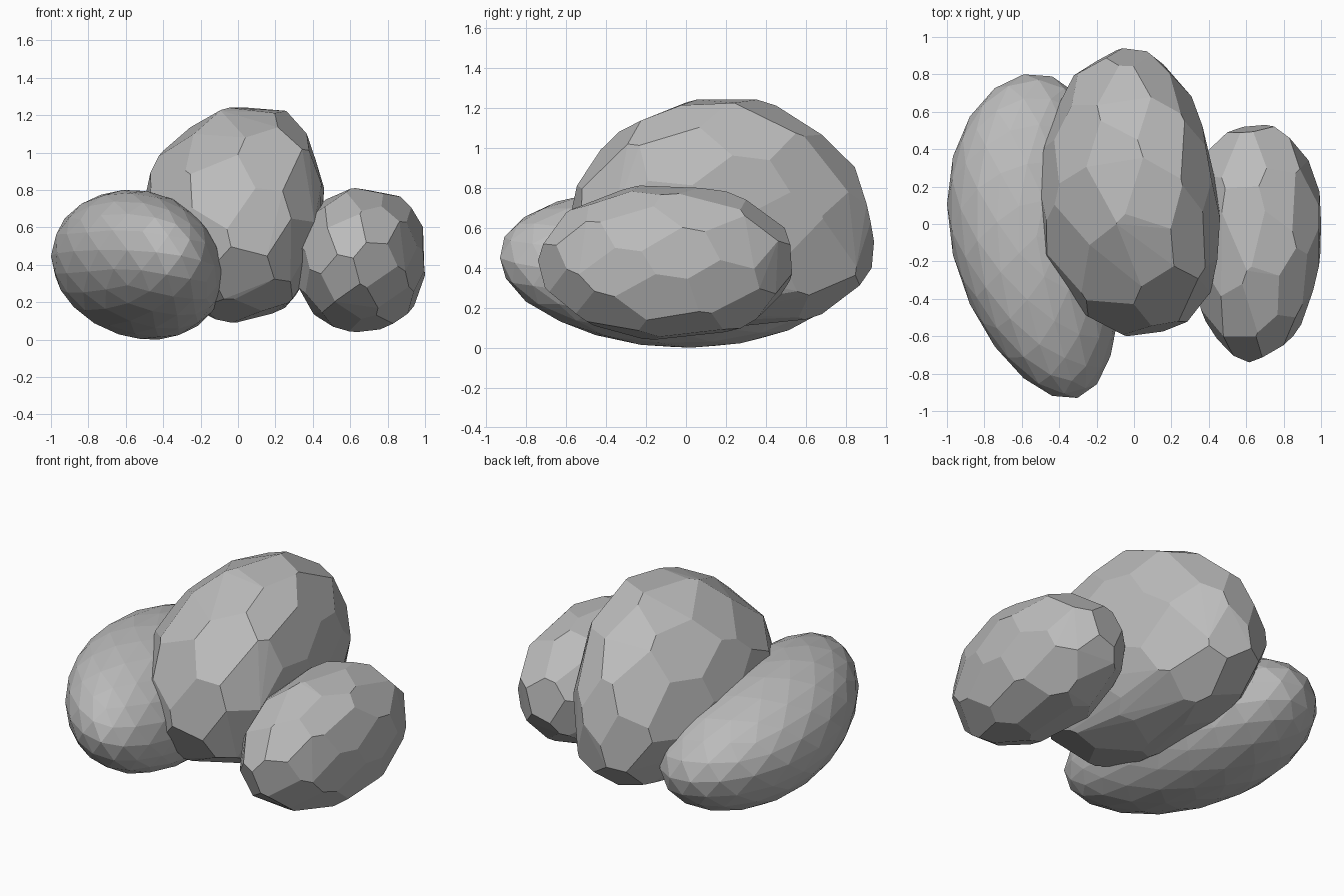
import bpy, bmesh, math, random
from mathutils import Vector

cube = bpy.data.objects.get("Cube")
if cube:
    bpy.data.objects.remove(cube, do_unlink=True)

# Plain stone grey shared by all boulders
stone = bpy.data.materials.new("stone_grey")
stone.use_nodes = True
grey = (0.5, 0.5, 0.5, 1)
stone.diffuse_color = grey
stone.node_tree.nodes["Principled BSDF"].inputs["Base Color"].default_value = grey


def hull(points):
    """Closed convex mesh around the points."""
    bm = bmesh.new()
    for p in points:
        bm.verts.new(p)
    result = bmesh.ops.convex_hull(bm, input=bm.verts[:])
    loose = {v for v in result["geom_interior"] + result["geom_unused"]
             if isinstance(v, bmesh.types.BMVert)}
    bmesh.ops.delete(bm, geom=list(loose), context="VERTS")
    bmesh.ops.recalc_face_normals(bm, faces=bm.faces[:])
    return bm


def chipped_points(count, seed, jitter=0.08):
    """Corners of a ball chipped flat in evenly scattered directions."""
    rng = random.Random(seed)
    directions = []
    for i in range(count):
        z = 1 - (2 * i + 1) / count
        turn = i * math.pi * (3 - math.sqrt(5))
        r = math.sqrt(1 - z * z)
        d = Vector((r * math.cos(turn), r * math.sin(turn), z))
        d += Vector([rng.uniform(-jitter, jitter) for _ in range(3)])
        directions.append(d.normalized())
    bm = hull(directions)
    corners = [f.normal / f.normal.dot(f.verts[0].co) for f in bm.faces]
    bm.free()
    return corners


def fine_points():
    """Corners of an evenly divided ball."""
    bm = bmesh.new()
    bmesh.ops.create_icosphere(bm, subdivisions=3, radius=1)
    corners = [v.co.copy() for v in bm.verts]
    bm.free()
    return corners


def boulder(name, points, low, high, lean, sag=0, bend=(0, 0), taper=0,
            power=2.0, flatten=0):
    """Shape the points into a leaning, bent, tapered stone filling a box."""
    shaped = []
    for p in points:
        norm = sum(abs(c) ** power for c in p) ** (1 / power)
        x, y, z = p * (p.length / norm)
        shaped.append(Vector((
            x * (1 - taper * y) + bend[0] * y * y + bend[1] * z * z,
            y + lean[0] * x,
            z + lean[1] * x + lean[2] * y - sag * y * y)))
    for axis in range(3):
        least = min(p[axis] for p in shaped)
        most = max(p[axis] for p in shaped)
        for p in shaped:
            t = (p[axis] - least) / (most - least)
            p[axis] = low[axis] + t * (high[axis] - low[axis])
    bm = hull(shaped)
    if flatten:
        bmesh.ops.dissolve_limit(bm, angle_limit=math.radians(flatten),
                                 verts=bm.verts[:], edges=bm.edges[:])
    mesh = bpy.data.meshes.new(name)
    bm.to_mesh(mesh)
    bm.free()
    mesh.materials.append(stone)
    bpy.context.collection.objects.link(bpy.data.objects.new(name, mesh))


# Long rounded boulder
boulder("right_boulder", fine_points(), (-1, -0.93, 0), (-0.07, 0.8, 0.8),
        lean=(-0.2, -0.12, -0.12), sag=-0.05, bend=(0.21, 0.03))

# Tall faceted boulder in the middle
boulder("middle_boulder", chipped_points(54, 4), (-0.52, -0.6, 0.09),
        (0.46, 0.94, 1.24), lean=(-0.06, 0.06, 0), sag=0.22,
        bend=(0.05, 0.15), taper=0.16, power=2.15, flatten=4)

# Small faceted boulder
boulder("left_boulder", chipped_points(46, 9), (0.3, -0.74, 0.04),
        (1, 0.53, 0.81), lean=(0.02, 0.02, 0), bend=(-0.05, 0.05),
        taper=-0.06, power=2.17, flatten=4)
